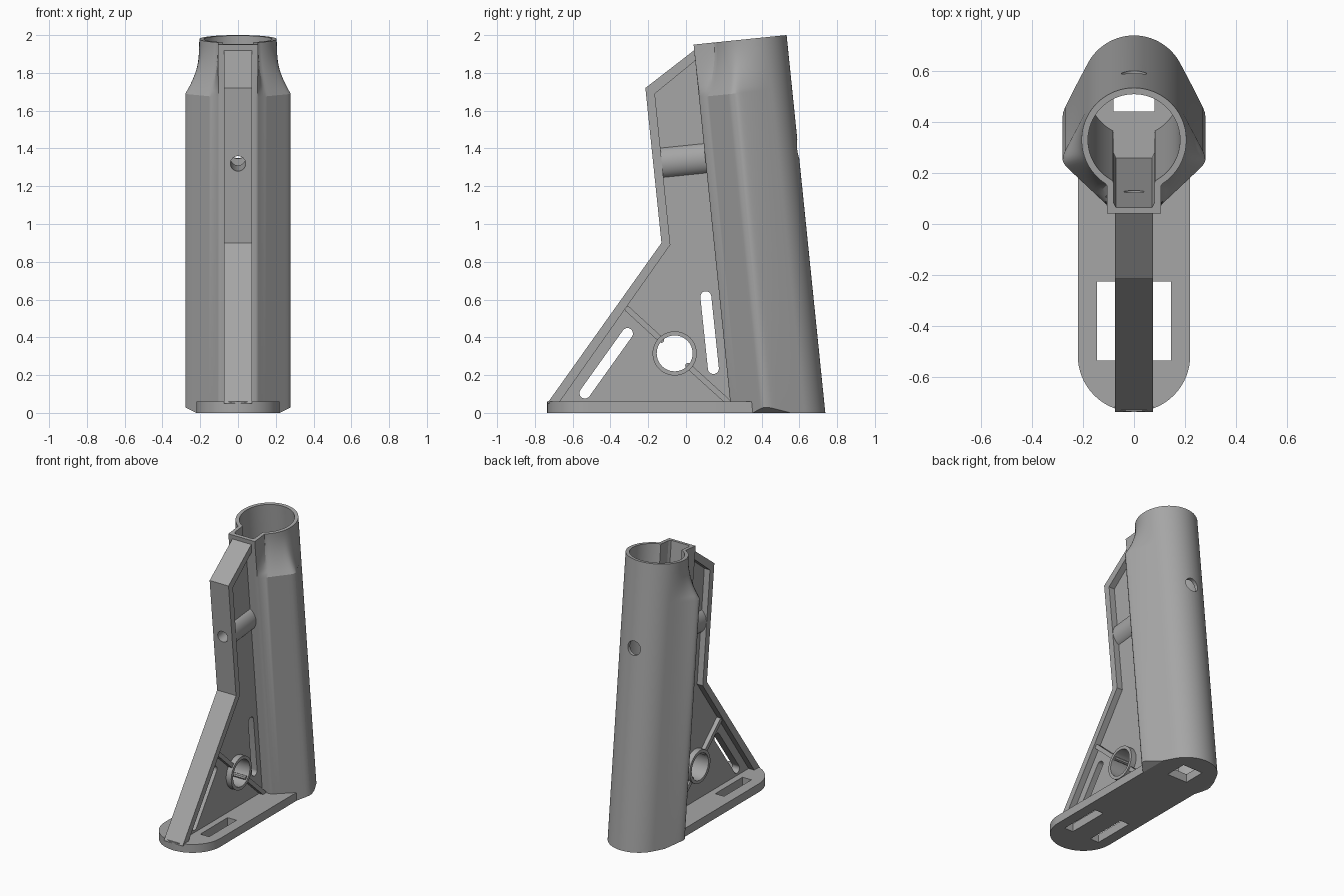
import bpy, bmesh
from math import sin, cos, radians, pi, atan2
from mathutils import Matrix, Vector

cube = bpy.data.objects.get("Cube")
if cube:
    bpy.data.objects.remove(cube, do_unlink=True)

GREY = (0.38, 0.38, 0.38, 1)
mat = bpy.data.materials.new("matte grey")
mat.use_nodes = True
mat.diffuse_color = GREY
mat.node_tree.nodes["Principled BSDF"].inputs["Base Color"].default_value = GREY

# Leaning frame of the tube: local y runs to the back, local z up the tube
LEAN = Matrix.Translation((0, 0.24, 0)) @ Matrix.Rotation(radians(5.85), 4, 'X')
AXIS_Y, TUBE_R, TOP, SHOULDER = 0.29, 0.205, 1.96, 1.68
PIN_Z = 1.355


def finish(name, bm):
    bmesh.ops.recalc_face_normals(bm, faces=bm.faces)
    me = bpy.data.meshes.new(name)
    bm.to_mesh(me)
    bm.free()
    me.materials.append(mat)
    ob = bpy.data.objects.new(name, me)
    bpy.context.collection.objects.link(ob)
    return ob


def prism(name, pts, a, b, axis='X'):
    """Extrude a flat outline from a to b along X (points are y, z) or Z (points are x, y)."""
    bm = bmesh.new()
    place = (lambda p, h: (h, *p)) if axis == 'X' else (lambda p, h: (*p, h))
    face = bm.faces.new([bm.verts.new(place(p, a)) for p in pts])
    geom = bmesh.ops.extrude_face_region(bm, geom=[face])["geom"]
    shift = Vector(place((0, 0), b - a))
    bmesh.ops.translate(bm, vec=shift, verts=[v for v in geom if isinstance(v, bmesh.types.BMVert)])
    return finish(name, bm)


def capsule(p, q, r, n=16):
    p, q = Vector(p), Vector(q)
    base = atan2(q.y - p.y, q.x - p.x)
    pts = []
    for c, start in ((q, base - pi / 2), (p, base + pi / 2)):
        pts += [(c.x + r * cos(start + pi * i / n), c.y + r * sin(start + pi * i / n)) for i in range(n + 1)]
    return pts


def circle(c, r, n=48):
    return [(c[0] + r * cos(2 * pi * i / n), c[1] + r * sin(2 * pi * i / n)) for i in range(n)]


def box(name, x, y, z):
    return prism(name, [(x[0], y[0]), (x[1], y[0]), (x[1], y[1]), (x[0], y[1])], z[0], z[1], 'Z')


def rod(name, y0, y1, r, flat=1.0):
    """Round bar along the pin line of the leaning frame."""
    bm = bmesh.new()
    bmesh.ops.create_cone(bm, cap_ends=True, segments=40, radius1=r, radius2=r, depth=y1 - y0)
    m = LEAN @ Matrix.Translation((0, (y0 + y1) / 2, PIN_Z)) @ Matrix.Diagonal((flat, 1, 1, 1))
    bmesh.ops.transform(bm, matrix=m @ Matrix.Rotation(pi / 2, 4, 'X'), verts=bm.verts)
    return finish(name, bm)


def cut(ob, *cutters):
    for c in cutters:
        mod = ob.modifiers.new("cut", 'BOOLEAN')
        mod.operation, mod.solver, mod.object = 'DIFFERENCE', 'EXACT', c
        bpy.context.view_layer.objects.active = ob
        bpy.ops.object.modifier_apply(modifier=mod.name)


def drop(*obs):
    for o in obs:
        bpy.data.objects.remove(o, do_unlink=True)


# Cross-sections as radius by angle around the tube axis
FRONT_CORNER = atan2(-AXIS_Y, 0.105)
HALF = sorted([radians(a) for a in range(-90, 91, 3)] + [FRONT_CORNER])
ANGLES = HALF + [pi - a for a in reversed(HALF[1:-1])]


def keyhole(r, half, depth):
    def radius(a):
        if a >= 0:
            return r
        return max(r, min(half / max(cos(a), 1e-6), depth / -sin(a)))
    return radius


def hull(a):
    if a >= radians(28):
        return TUBE_R
    sides = [(radians(28), TUBE_R), (0, 0.283), (radians(-46.6), 0.2795)]
    total = sum(max(cos(a - n) / d, 0) ** 40 for n, d in sides)
    r = total ** (-1 / 40)
    return min(r, AXIS_Y / -sin(a)) if a < 0 else r


def loft(name, rings, planes):
    """Skin rings of (height, radius rule) in the leaning frame, then trim with planes."""
    bm = bmesh.new()
    loops = []
    for z, rule in rings:
        loop = []
        for a in ANGLES:
            r = rule(a if a <= pi / 2 else pi - a)
            loop.append(bm.verts.new(LEAN @ Vector((r * cos(a), AXIS_Y + r * sin(a), z))))
        loops.append(loop)
    n = len(ANGLES)
    for lo, hi in zip(loops, loops[1:]):
        for i in range(n):
            bm.faces.new((lo[i], lo[(i + 1) % n], hi[(i + 1) % n], hi[i]))
    bm.faces.new(loops[0])
    bm.faces.new(loops[-1])
    for co, no in planes:
        res = bmesh.ops.bisect_plane(bm, geom=bm.verts[:] + bm.edges[:] + bm.faces[:],
                                     plane_co=co, plane_no=no, clear_outer=True)
        edges = [e for e in res["geom_cut"] if isinstance(e, bmesh.types.BMEdge)]
        bmesh.ops.edgeloop_fill(bm, edges=edges)
    return finish(name, bm)


# Tube body: wide hull easing into a round neck with a front lip
neck = keyhole(TUBE_R, 0.105, AXIS_Y)
rings = [(-0.15, hull)]
STEPS = 10
for i in range(STEPS + 1):
    f = i / STEPS
    t = 1 - (1 - f) ** 2
    rings.append((SHOULDER + f * (TOP - SHOULDER), lambda a, t=t: hull(a) * (1 - t) + neck(a) * t))
floor = ((0, 0, 0), (0, 0, -1))
body = loft("tube_body", rings, [floor] + [((s * 0.22, 0, 0), (s * 0.45, 0, -0.9)) for s in (-1, 1)])

# Foot plate
foot = prism("foot_plate", capsule((0, -0.515), (0, 0.34), 0.22, 32), 0, 0.06, 'Z')

# Thin web and its thick outer rim
outer = [(-0.735, 0.05), (-0.13, 0.9), (-0.215, 1.72), (0.05, 1.925)]
inner = [(0.05, 1.865), (-0.165, 1.69), (-0.083, 0.89), (-0.675, 0.05)]
web = prism("web", outer + [(0.245, 0.05)], -0.03, 0.03)
rim = prism("web_rim", outer + inner, -0.075, 0.075)

# Raised ring with diagonal ribs
EYE = (-0.06, 0.315)
eye = prism("web_ring", circle(EYE, 0.117), -0.07, 0.07)
ribs = [prism("upper_rib", capsule((-0.31, 0.55), (-0.13, 0.385), 0.015, 4), -0.06, 0.06),
        prism("lower_rib", capsule((0.01, 0.25), (0.22, 0.06), 0.015, 4), -0.06, 0.06)]

# Boss around the pin hole
boss = rod("pin_boss", -0.27, 0.012, 0.086, 0.84)

# Hollows and holes
bore = loft("bore_cutter", [(-0.1, keyhole(0.18, 0.08, 0.265)), (2.1, keyhole(0.18, 0.08, 0.265))],
            [((0, 0, 0.055), (0, 0, -1))])
drain = box("drain_cutter", (-0.08, 0.08), (0.44, 0.6), (-0.1, 0.2))
front_pin = rod("front_pin_cutter", -0.6, 0.2, 0.04)
back_pin = rod("back_pin_cutter", 0.3, 0.7, 0.05)
eye_hole = prism("eye_cutter", circle(EYE, 0.095), -0.2, 0.2)
slots = [prism("slot_cutter", capsule(p, q, 0.029), -0.2, 0.2)
         for p, q in (((-0.535, 0.105), (-0.31, 0.42)), ((0.105, 0.615), (0.145, 0.235)))]
foot_slots = [box("foot_slot_cutter", (s * 0.11 - 0.035, s * 0.11 + 0.035), (-0.535, -0.225), (-0.1, 0.2))
              for s in (-1, 1)]

cut(body, bore, drain, front_pin, back_pin)
cut(foot, drain, *foot_slots)
cut(web, eye_hole, front_pin, *slots)
cut(rim, front_pin)
cut(boss, front_pin)
cut(eye, eye_hole)
drop(bore, drain, front_pin, back_pin, eye_hole, *slots, *foot_slots)

# Smooth curved surfaces, keep hard edges
bpy.ops.object.select_all(action='DESELECT')
for ob in [body, foot, web, rim, eye, boss, *ribs]:
    ob.select_set(True)
bpy.context.view_layer.objects.active = body
bpy.ops.object.shade_smooth_by_angle(angle=radians(25))
